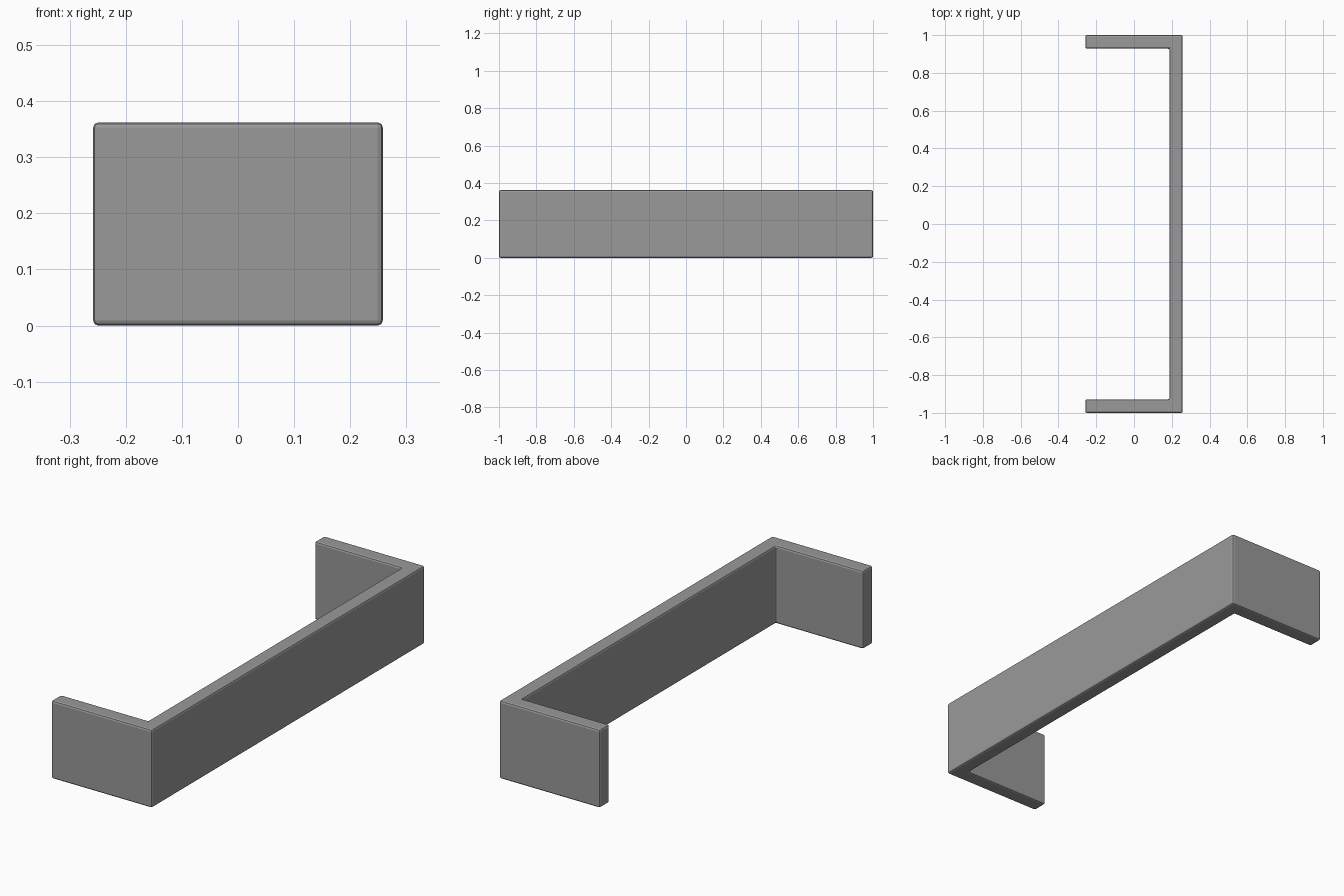
import bpy, bmesh

if "Cube" in bpy.data.objects:
    bpy.data.objects.remove(bpy.data.objects["Cube"])

HALF_X, HALF_Y, HEIGHT = 0.258, 1.0, 0.362
WALL, LEG = 0.069, 0.072  # thickness of long wall and of end legs

# U-shaped outline seen from above, open towards -x
half = [(HALF_X - WALL, HALF_Y - LEG), (-HALF_X, HALF_Y - LEG),
        (-HALF_X, HALF_Y), (HALF_X, HALF_Y)]
outline = half + [(x, -y) for x, y in reversed(half)]

# Extrude the outline upwards
bm = bmesh.new()
base = bm.faces.new([bm.verts.new((x, y, 0)) for x, y in outline])
top = bmesh.ops.extrude_face_region(bm, geom=[base])["geom"]
bmesh.ops.translate(bm, vec=(0, 0, HEIGHT),
                    verts=[v for v in top if isinstance(v, bmesh.types.BMVert)])
bmesh.ops.recalc_face_normals(bm, faces=bm.faces)
mesh = bpy.data.meshes.new("u_bracket")
bm.to_mesh(mesh)
bm.free()
bracket = bpy.data.objects.new("u_bracket", mesh)
bpy.context.collection.objects.link(bracket)

# Slightly rounded, crisp edges
bevel = bracket.modifiers.new("rounded_edges", 'BEVEL')
bevel.width = 0.009
bevel.segments = 2
bevel.limit_method = 'ANGLE'

# Dark grey finish
dark = bpy.data.materials.new("dark_grey")
dark.diffuse_color = (0.32, 0.32, 0.32, 1)
dark.use_nodes = True
dark.node_tree.nodes["Principled BSDF"].inputs["Base Color"].default_value = dark.diffuse_color
mesh.materials.append(dark)
